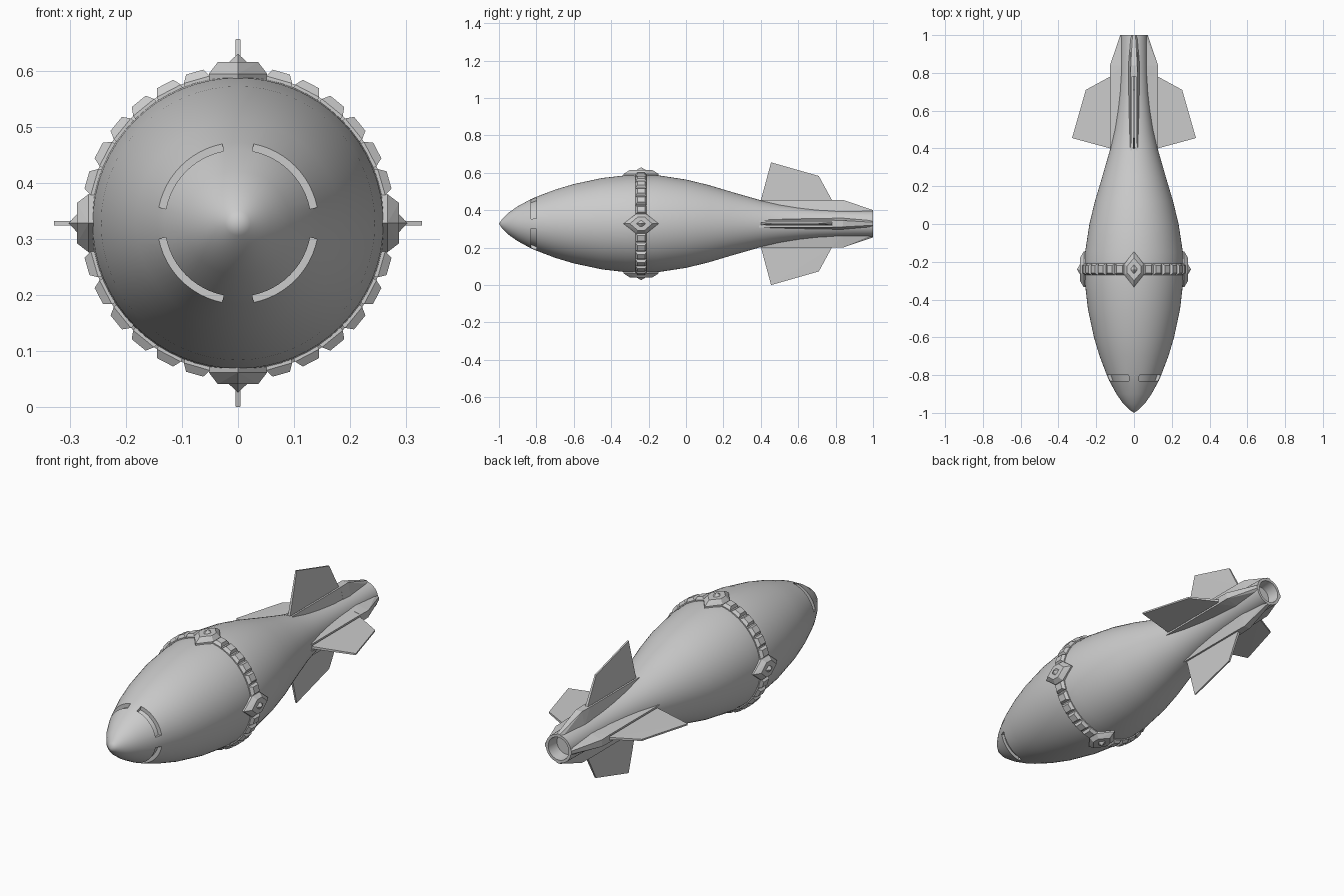
import bpy, bmesh, math
from mathutils import Matrix, Vector

if "Cube" in bpy.data.objects:
    bpy.data.objects.remove(bpy.data.objects["Cube"])

AXIS_Z = 0.328   # height of the long axis
RING_Y = -0.24   # position of the toothed belt

grey = bpy.data.materials.new("plain_grey")
grey.use_nodes = True
grey.diffuse_color = (0.6, 0.6, 0.6, 1)
grey.node_tree.nodes["Principled BSDF"].inputs["Base Color"].default_value = (0.6, 0.6, 0.6, 1)


def finish(bm, name, smooth=None):
    bmesh.ops.recalc_face_normals(bm, faces=bm.faces[:])
    mesh = bpy.data.meshes.new(name)
    bm.to_mesh(mesh)
    bm.free()
    mesh.materials.append(grey)
    obj = bpy.data.objects.new(name, mesh)
    obj.location.z = AXIS_Z
    bpy.context.collection.objects.link(obj)
    if smooth:
        bpy.ops.object.select_all(action='DESELECT')
        obj.select_set(True)
        bpy.context.view_layer.objects.active = obj
        bpy.ops.object.shade_smooth_by_angle(angle=math.radians(smooth))
    return obj


def add_hull(bm, points, angle):
    """Convex block from (sideways, along, outward) points, turned about the long axis."""
    turn = Matrix.Rotation(math.radians(angle), 3, 'Y')
    verts = [bm.verts.new(turn @ Vector(p)) for p in points]
    out = bmesh.ops.convex_hull(bm, input=verts)
    junk = [v for v in out["geom_interior"] if isinstance(v, bmesh.types.BMVert)]
    bmesh.ops.delete(bm, geom=junk, context='VERTS')


def both_sides(points):
    return [(s * x, y, r) for x, y, r in points for s in (-1, 1)]


def lathe(profile, steps):
    bm = bmesh.new()
    verts = [bm.verts.new((0, y, r)) for y, r in profile]
    edges = [bm.edges.new(pair) for pair in zip(verts, verts[1:])]
    bmesh.ops.spin(bm, geom=verts + edges, axis=(0, 1, 0), cent=(0, 0, 0),
                   angle=math.tau, steps=steps)
    bmesh.ops.remove_doubles(bm, verts=bm.verts[:], dist=1e-4)
    bmesh.ops.recalc_face_normals(bm, faces=bm.faces[:])
    return bm


# Body: turned shell with a hollow tail
body = lathe([(-1, 0), (-0.985, 0.022), (-0.95, 0.058), (-0.9, 0.093), (-0.83, 0.131),
              (-0.8, 0.144), (-0.7, 0.182), (-0.6, 0.212), (-0.45, 0.244), (-0.32, 0.259),
              (-0.24, 0.262), (-0.15, 0.259), (0, 0.236), (0.12, 0.207), (0.25, 0.168),
              (0.4, 0.125), (0.5, 0.103), (0.6, 0.088), (0.7, 0.078), (0.82, 0.072),
              (1, 0.069), (1, 0.056), (0.94, 0.05), (0.94, 0)], 64)

# Four arc slots sunk into the nose
slots = []
for f in body.faces:
    c = f.calc_center_median()
    a = math.degrees(math.atan2(c.x, c.z)) % 90
    if -0.83 < c.y < -0.8 and 11 < a < 79:
        slots.append(f)
out = bmesh.ops.extrude_face_region(body, geom=slots)
for v in [g for g in out["geom"] if isinstance(g, bmesh.types.BMVert)]:
    v.co.x *= 0.87
    v.co.z *= 0.87
bmesh.ops.delete(body, geom=[f for f in slots if f.is_valid], context='FACES')
finish(body, "body", 35)

# Belt under the teeth
belt = lathe([(RING_Y - 0.028, 0.255), (RING_Y - 0.022, 0.267),
              (RING_Y + 0.022, 0.267), (RING_Y + 0.028, 0.255)], 64)
finish(belt, "belt", 30)

# Teeth, six in each quarter
teeth = bmesh.new()
tooth = both_sides([(w, RING_Y + s * d, r) for s in (-1, 1)
                    for w, d, r in ((0.025, 0.03, 0.25), (0.024, 0.03, 0.266),
                                    (0.016, 0.02, 0.28))])
for quarter in range(4):
    for i in range(6):
        add_hull(teeth, tooth, quarter * 90 + 16 + i * 11.6)
finish(teeth, "belt_teeth")


# Studs: bevelled pointed plates with a small peak
def hexagon(half_length, half_width, flat, r):
    ring = both_sides([(half_width, RING_Y + s * flat, r) for s in (-1, 1)])
    return ring + [(0, RING_Y + s * half_length, r) for s in (-1, 1)]


studs = bmesh.new()
for quarter in range(4):
    angle = quarter * 90
    add_hull(studs, hexagon(0.094, 0.052, 0.028, 0.24)
             + hexagon(0.094, 0.052, 0.028, 0.266)
             + hexagon(0.06, 0.036, 0.018, 0.287), angle)
    add_hull(studs, hexagon(0.028, 0.018, 0.005, 0.285) + [(0, RING_Y, 0.302)], angle)
finish(studs, "belt_studs")

# Fin roots: paired rails with a groove, closed by a tapering tail wedge
roots = bmesh.new()
for quarter in range(4):
    angle = quarter * 90
    for s in (-1, 1):
        rail = [(s * x, y, r) for y in (0.39, 0.78)
                for x, r in ((0.01, 0.05), (0.032, 0.05), (0.019, 0.127), (0.01, 0.127))]
        add_hull(roots, rail, angle)
    add_hull(roots, both_sides([(0.032, 0.78, 0.055), (0.019, 0.78, 0.127),
                                (0.032, 0.84, 0.055), (0.017, 0.84, 0.127),
                                (0.018, 1, 0.058), (0.008, 1, 0.073)]), angle)
finish(roots, "fin_roots")

# Fins: thin swept plates
fins = bmesh.new()
for quarter in range(4):
    add_hull(fins, both_sides([(0.006, 0.4, 0.1), (0.006, 0.4, 0.125), (0.004, 0.455, 0.328),
                               (0.004, 0.71, 0.255), (0.006, 0.78, 0.127),
                               (0.006, 0.78, 0.1)]), quarter * 90)
finish(fins, "fins")
